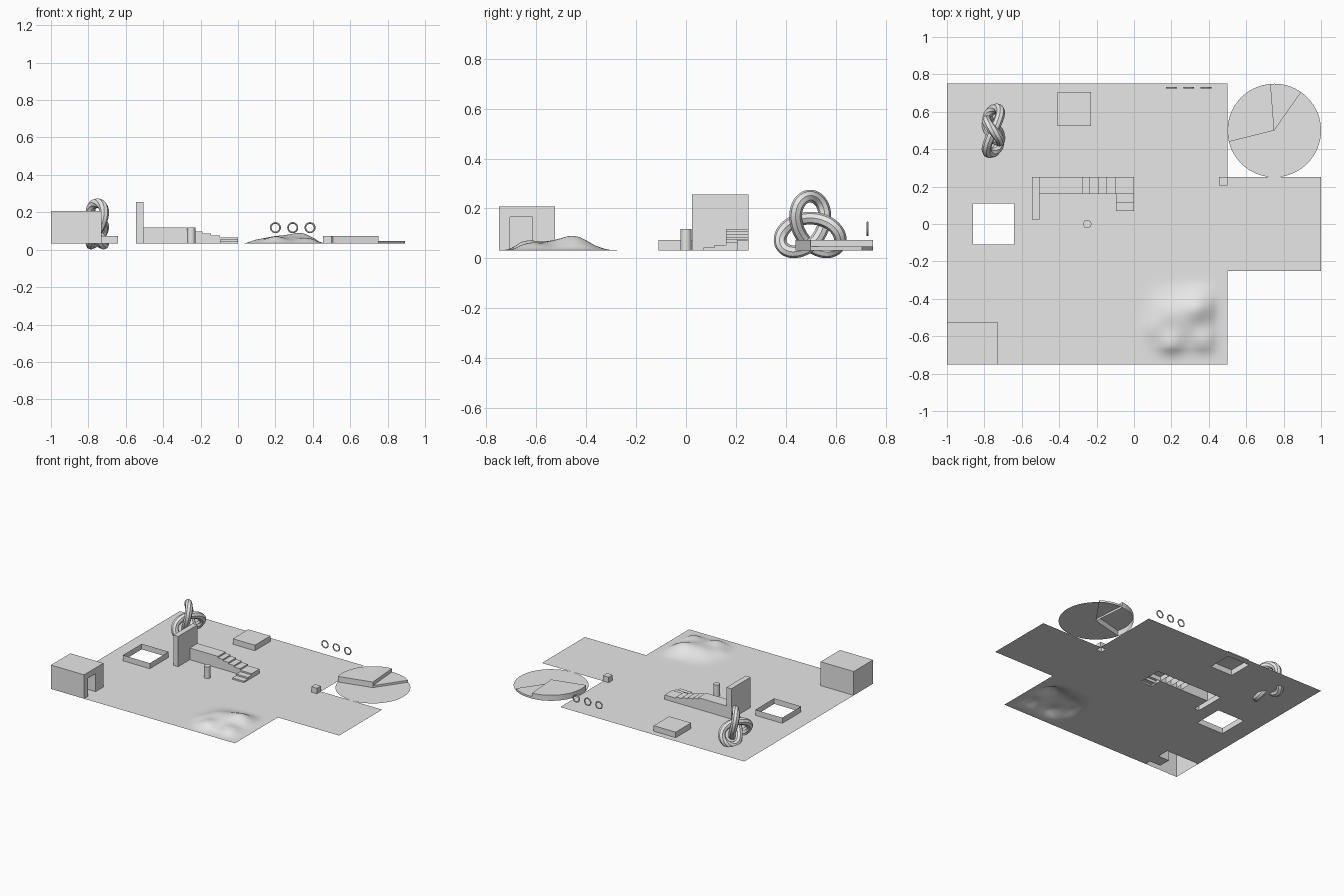
import bpy, bmesh, math
from math import sin, cos, pi, radians, exp

if "Cube" in bpy.data.objects:
    bpy.data.objects.remove(bpy.data.objects["Cube"])

grey = bpy.data.materials.new("plain_grey")
grey.use_nodes = True
grey.diffuse_color = (0.8, 0.8, 0.8, 1)
grey.node_tree.nodes["Principled BSDF"].inputs["Base Color"].default_value = (0.8, 0.8, 0.8, 1)

FLOOR = 0.032
LOW = 0.073
TALL = 0.118


def finish(name, bm, smooth=False):
    bmesh.ops.remove_doubles(bm, verts=bm.verts, dist=0.0001)
    mesh = bpy.data.meshes.new(name)
    bm.to_mesh(mesh)
    bm.free()
    mesh.materials.append(grey)
    obj = bpy.data.objects.new(name, mesh)
    bpy.context.collection.objects.link(obj)
    for p in mesh.polygons:
        p.use_smooth = smooth
    return obj


def add_prism(bm, outline, z0, z1, cap=True):
    """Walls on a counter-clockwise outline, open below, with an optional top."""
    top = [bm.verts.new((x, y, z1)) for x, y in outline]
    if z1 > z0:
        low = [bm.verts.new((x, y, z0)) for x, y in outline]
        for i in range(len(top)):
            j = (i + 1) % len(top)
            bm.faces.new((low[i], low[j], top[j], top[i]))
    if cap:
        bm.faces.new(top)


def rect(x0, x1, y0, y1):
    return [(x0, y0), (x1, y0), (x1, y1), (x0, y1)]


def prism(name, outline, z1, cap=True):
    bm = bmesh.new()
    add_prism(bm, outline, FLOOR, z1, cap)
    return finish(name, bm)


# Raised blocks, each an open-bottomed shell over a hole in the floor
frame = (-0.862, -0.642, -0.11, 0.11)
platform = (-0.41, -0.23, 0.525, 0.705)
small_cube = (0.455, 0.5, 0.205, 0.25)
slab = (-0.545, -0.505, 0.025, 0.25)
prism("open_frame", rect(*frame), LOW, cap=False)
prism("platform", rect(*platform), LOW)
prism("small_cube", rect(*small_cube), LOW)
prism("tall_slab", rect(*slab), 0.255)

# Walkway and steps that turn the corner at a landing
rise = (TALL - FLOOR) / 8
treads = [(-0.505, -0.275, 0.16, 0.25), (-0.275, -0.235, 0.16, 0.25),
          (-0.235, -0.19, 0.16, 0.25), (-0.19, -0.145, 0.16, 0.25),
          (-0.145, -0.095, 0.16, 0.25), (-0.095, 0, 0.16, 0.25),
          (-0.095, 0, 0.115, 0.16), (-0.095, 0, 0.07, 0.115)]
bm = bmesh.new()
for i, tread in enumerate(treads):
    add_prism(bm, rect(*tread), FLOOR, TALL - i * rise)
finish("stairs", bm)

# Corner room with a recessed doorway on its +x wall
X0, X1, Y0, Y1 = -1, -0.73, -0.75, -0.525
DOOR0, DOOR1, BACK, LINTEL = -0.705, -0.615, -0.82, 0.165
bm = bmesh.new()
notched = [(X0, Y0), (X1, Y0), (X1, DOOR0), (BACK, DOOR0),
           (BACK, DOOR1), (X1, DOOR1), (X1, Y1), (X0, Y1)]
add_prism(bm, notched, FLOOR, LINTEL, cap=False)
add_prism(bm, rect(X0, X1, Y0, Y1), LINTEL, 0.208)
ceiling = rect(BACK, X1, DOOR0, DOOR1)
bm.faces.new([bm.verts.new((x, y, LINTEL)) for x, y in reversed(ceiling)])
bmesh.ops.remove_doubles(bm, verts=bm.verts, dist=0.0001)
bmesh.ops.dissolve_limit(bm, angle_limit=0.01, verts=bm.verts, edges=bm.edges)
finish("corner_room", bm)

# Floor sheet, cut along the outlines of everything that rises from it
hill_area = (0, 0.5, -0.75, -0.25)
holes = [frame, platform, small_cube, slab, hill_area, *treads,
         (X0, BACK, Y0, Y1), (BACK, X1, Y0, DOOR0), (BACK, X1, DOOR1, Y1)]
plates = [(-1, 0.5, -0.75, 0.75), (0.5, 1, -0.25, 0.25)]
xs = sorted({v for r in holes + plates for v in r[:2]})
ys = sorted({v for r in holes + plates for v in r[2:]})


def inside(x, y, rects):
    return any(a < x < b and c < y < d for a, b, c, d in rects)


bm = bmesh.new()
for x0, x1 in zip(xs, xs[1:]):
    for y0, y1 in zip(ys, ys[1:]):
        mx, my = (x0 + x1) / 2, (y0 + y1) / 2
        if inside(mx, my, plates) and not inside(mx, my, holes):
            add_prism(bm, rect(x0, x1, y0, y1), FLOOR, FLOOR)
bmesh.ops.remove_doubles(bm, verts=bm.verts, dist=0.0001)
bmesh.ops.dissolve_limit(bm, angle_limit=0.01, verts=bm.verts, edges=bm.edges)
finish("floor", bm)

# Hill: soft bumps that fade out at the edge of its square
bumps = [(0.34, -0.45, 0.052, 0.06), (0.2, -0.48, 0.036, 0.07),
         (0.2, -0.64, 0.034, 0.05), (0.37, -0.62, 0.028, 0.05),
         (0.1, -0.56, 0.014, 0.05), (0.28, -0.56, 0.014, 0.05)]
bm = bmesh.new()
bmesh.ops.create_grid(bm, x_segments=40, y_segments=40, size=0.25)
for v in bm.verts:
    edge = min(1, max(0, (0.245 - max(abs(v.co.x), abs(v.co.y))) / 0.08))
    x, y = v.co.x + 0.25, v.co.y - 0.5
    height = sum(h * exp(-((x - a) ** 2 + (y - b) ** 2) / (2 * s * s)) for a, b, h, s in bumps)
    v.co = (x, y, FLOOR + height * edge)
finish("hill", bm, smooth=True)

# Round dial with one flat sector and two raised ones
def sector(start, end, steps):
    angles = [radians(start + (end - start) * i / steps) for i in range(steps + 1)]
    return [(0.75, 0.5)] + [(0.75 + 0.25 * cos(a), 0.5 + 0.25 * sin(a)) for a in angles]


prism("dial_flat_sector", sector(-166, 55, 40), FLOOR)
prism("dial_low_sector", sector(55, 94.5, 8), 0.047)
prism("dial_high_sector", sector(94.5, 194, 18), LOW)

# Post
post = [(-0.25 + 0.022 * cos(2 * pi * i / 32), 0.022 * sin(2 * pi * i / 32)) for i in range(32)]
prism("post", post, TALL)

# Three small upright rings
for i in range(3):
    bpy.ops.mesh.primitive_torus_add(location=(0.2 + 0.0925 * i, 0.728, 0.118), rotation=(pi / 2, 0, 0),
                                     major_segments=32, minor_segments=8,
                                     major_radius=0.025, minor_radius=0.0045)
    ring = bpy.context.object
    ring.name = "ring_%d" % (i + 1)
    ring.data.materials.append(grey)

# Upright trefoil knot, swept as an eight-sided tube
N, SIDES, SCALE, TUBE = 96, 8, 0.0441, 0.0255


def knot_point(t):
    from mathutils import Vector
    return Vector((-0.752 + 0.037 * sin(3 * t),
                   0.498 + SCALE * (sin(t) + 2 * sin(2 * t)),
                   0.117 + SCALE * (2 * cos(2 * t) - cos(t))))


bm = bmesh.new()
rows = []
for i in range(N):
    t = 2 * pi * i / N
    p = knot_point(t)
    tangent = (knot_point(t + 0.01) - knot_point(t - 0.01)).normalized()
    side = tangent.cross((1, 0, 0)).normalized()
    up = side.cross(tangent)
    rows.append([bm.verts.new(p + TUBE * (cos(a) * side + sin(a) * up))
                 for a in (2 * pi * k / SIDES for k in range(SIDES))])
for i in range(N):
    a, b = rows[i], rows[(i + 1) % N]
    for k in range(SIDES):
        m = (k + 1) % SIDES
        bm.faces.new((a[k], b[k], b[m], a[m]))
bmesh.ops.recalc_face_normals(bm, faces=bm.faces)
finish("knot", bm)
